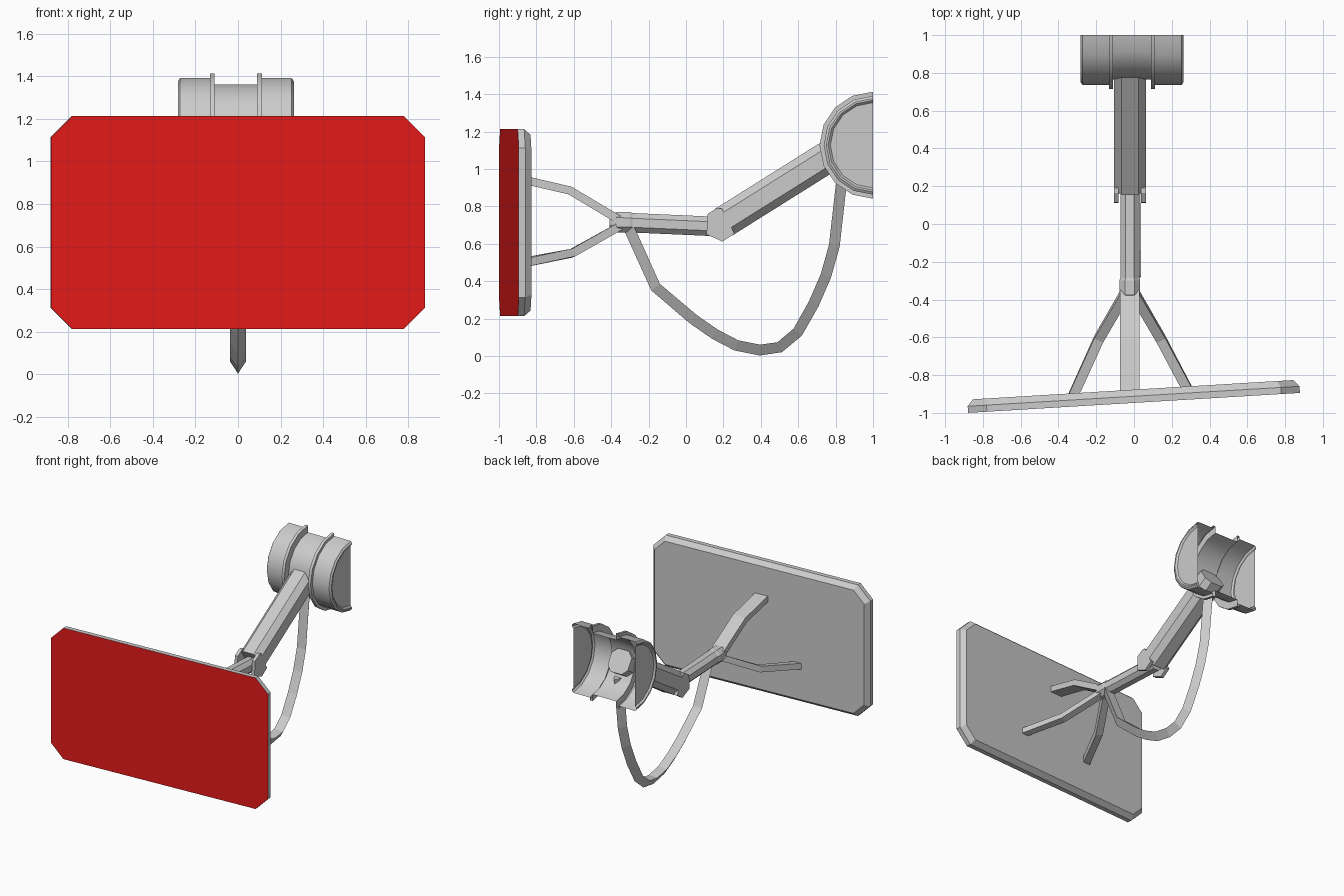
import bpy, bmesh, math
from mathutils import Vector

if "Cube" in bpy.data.objects:
    bpy.data.objects.remove(bpy.data.objects["Cube"])


def make_object(name, rings, closed=True, caps=True):
    """Bridge matching rings of points into one mesh object."""
    bm = bmesh.new()
    vr = [[bm.verts.new(p) for p in ring] for ring in rings]
    n = len(vr[0])
    for a, b in zip(vr, vr[1:]):
        for i in range(n if closed else n - 1):
            j = (i + 1) % n
            bm.faces.new((a[i], a[j], b[j], b[i]))
    if caps:
        bm.faces.new(vr[0])
        bm.faces.new(vr[-1])
    bmesh.ops.remove_doubles(bm, verts=bm.verts, dist=1e-5)
    bmesh.ops.recalc_face_normals(bm, faces=bm.faces)
    mesh = bpy.data.meshes.new(name)
    bm.to_mesh(mesh)
    bm.free()
    ob = bpy.data.objects.new(name, mesh)
    bpy.context.collection.objects.link(ob)
    return ob


def chamfered(w, h, c):
    """Rectangle w x h with corners cut by c."""
    a, b = w / 2, h / 2
    return [(a, b - c), (a - c, b), (c - a, b), (-a, b - c),
            (-a, c - b), (c - a, -b), (a - c, -b), (a, c - b)]


def sweep(name, path, section, scales=None):
    """Sweep a section along a path, keeping its width along x."""
    pts = [Vector(p) for p in path]
    rings = []
    for i, p in enumerate(pts):
        d_in = (p - pts[i - 1]).normalized() if i else Vector()
        d_out = (pts[i + 1] - p).normalized() if i < len(pts) - 1 else Vector()
        t = (d_in + d_out).normalized()
        u = (Vector((1, 0, 0)) - t * t.x).normalized()
        v = u.cross(t)
        s = scales[i] if scales else 1
        rings.append([p + u * a * s + v * b * s for a, b in section])
    return make_object(name, rings)


# Screen panel: cut corners, bevelled back, turned slightly, red front
outline = [(0.0, 1.76, 1.0, 0.1), (0.035, 1.76, 1.0, 0.1), (0.07, 1.70, 0.94, 0.085)]
panel = make_object("panel", [[(x, y, z) for x, z in chamfered(w, h, c)]
                              for y, w, h, c in outline])
panel.location = (0, -0.947, 0.713)
panel.rotation_euler.z = 0.06
for label, colour in (("grey", (0.6, 0.6, 0.6, 1)), ("red", (0.8, 0.01, 0.01, 1))):
    mat = bpy.data.materials.new(label)
    mat.diffuse_color = colour
    mat.use_nodes = True
    mat.node_tree.nodes["Principled BSDF"].inputs["Base Color"].default_value = mat.diffuse_color
    panel.data.materials.append(mat)
for f in panel.data.polygons:
    if f.normal.y < -0.9:
        f.material_index = 1

# Wall mount: half-round open-backed shell with two raised flanges
CX, CY, CZ = -0.01, 1.0, 1.127
half = [(0.26, 0), (0.26, 0.228), (0.272, 0.24), (0.272, 0.25), (0.262, 0.264),
        (0.122, 0.264), (0.122, 0.286), (0.1, 0.286), (0.1, 0.234)]
profile = half + [(-x, r) for x, r in reversed(half)]
rings = []
for x, r in profile:
    rings.append([(CX + x, CY - r * math.sin(a), CZ + r * math.cos(a))
                  for a in (math.pi * k / 8 for k in range(9))])
mount = make_object("wall_mount", rings, closed=False, caps=False)
bpy.context.view_layer.objects.active = mount
mount.select_set(True)
bpy.ops.object.shade_smooth_by_angle(angle=math.radians(30))
mount.select_set(False)

# Upper arm, running into the mount
AX = -0.022
sweep("upper_arm", [(AX, 0.20, 0.715), (AX, 0.83, 1.11)], chamfered(0.17, 0.17, 0.04))

# Fork ears at the elbow
ear = [(0.115, 0.76), (0.11, 0.65), (0.195, 0.612), (0.26, 0.655), (0.19, 0.79), (0.165, 0.79)]
for side, x in (("left", AX - 0.085), ("right", AX + 0.06)):
    make_object("elbow_ear_" + side, [[(xx, y, z) for y, z in ear] for xx in (x, x + 0.025)])

# Forearm and the hub where the spokes meet
sweep("forearm", [(AX, -0.32, 0.714), (AX, 0.22, 0.69)], chamfered(0.1, 0.104, 0.028))
sweep("hub", [(AX, -0.41, 0.715), (AX, -0.37, 0.715), (AX, -0.30, 0.714), (AX, -0.26, 0.712)],
      chamfered(0.11, 0.11, 0.03), [0.6, 1, 1, 0.75])

# Three bent spokes holding the panel
bar = [(0.052, 0.022), (-0.052, 0.022), (-0.052, -0.022), (0.052, -0.022)]
sweep("spoke_top", [(AX, -0.36, 0.73), (AX, -0.62, 0.885), (AX, -0.9, 0.95)], bar)
thin = [(x * 0.5, z) for x, z in bar]
for side, s, end in (("left", -1, -0.92), ("right", 1, -0.875)):
    sweep("spoke_" + side, [(AX + s * 0.02, -0.36, 0.69), (AX + s * 0.165, -0.61, 0.55),
                            (AX + s * 0.305, end, 0.495)], thin)

# Hanging cable with a three-sided section
cable = [(-0.30, 0.68), (-0.16, 0.37), (0.04, 0.20), (0.155, 0.12), (0.27, 0.06),
         (0.395, 0.035), (0.50, 0.05), (0.595, 0.13), (0.68, 0.28), (0.745, 0.43),
         (0.79, 0.59), (0.825, 0.90), (0.835, 0.98)]
sweep("cable", [(0, y, z) for y, z in cable], [(0, -0.032), (0.038, 0.026), (-0.038, 0.026)])
